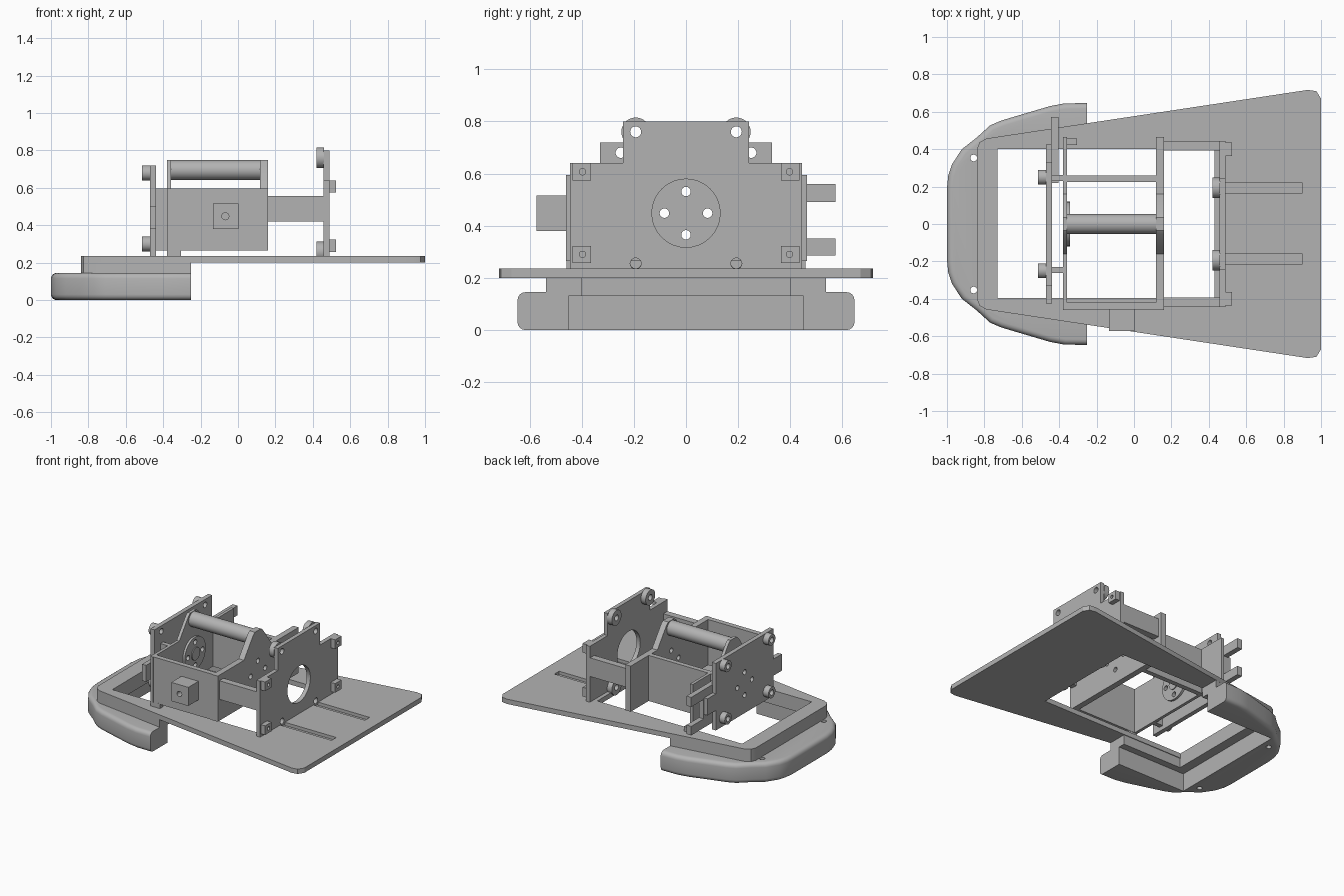
import bpy, bmesh, math
from mathutils import Matrix

cube = bpy.data.objects.get("Cube")
if cube:
    bpy.data.objects.remove(cube)

grey = bpy.data.materials.new("plain grey")
grey.use_nodes = True
COLOR = (0.45, 0.45, 0.45, 1)
grey.diffuse_color = COLOR
grey.node_tree.nodes["Principled BSDF"].inputs["Base Color"].default_value = COLOR


def finish(name, bm):
    bmesh.ops.recalc_face_normals(bm, faces=bm.faces)
    mesh = bpy.data.meshes.new(name)
    bm.to_mesh(mesh)
    bm.free()
    mesh.materials.append(grey)
    obj = bpy.data.objects.new(name, mesh)
    bpy.context.collection.objects.link(obj)
    return obj


def prism(name, pts, lo, hi, axis="z"):
    """Extrude a closed outline along z (x, y points) or x (y, z points)."""
    bm = bmesh.new()
    place = (lambda a, b: (a, b, lo)) if axis == "z" else (lambda a, b: (lo, a, b))
    face = bm.faces.new([bm.verts.new(place(a, b)) for a, b in pts])
    out = bmesh.ops.extrude_face_region(bm, geom=[face])
    step = (0, 0, hi - lo) if axis == "z" else (hi - lo, 0, 0)
    bmesh.ops.translate(bm, vec=step, verts=[v for v in out["geom"] if isinstance(v, bmesh.types.BMVert)])
    return finish(name, bm)


def box(name, x0, x1, y0, y1, z0, z1):
    return prism(name, [(x0, y0), (x1, y0), (x1, y1), (x0, y1)], z0, z1)


def rod(name, r, a, b, lo, hi, axis="x"):
    """Cylinder from lo to hi along an axis; a, b are the other two coordinates."""
    bm = bmesh.new()
    mid = (lo + hi) / 2
    loc, turn = {
        "x": ((mid, a, b), Matrix.Rotation(math.pi / 2, 4, "Y")),
        "y": ((a, mid, b), Matrix.Rotation(math.pi / 2, 4, "X")),
        "z": ((a, b, mid), Matrix.Identity(4)),
    }[axis]
    bmesh.ops.create_cone(bm, cap_ends=True, segments=32, radius1=r, radius2=r,
                          depth=hi - lo, matrix=Matrix.Translation(loc) @ turn)
    return finish(name, bm)


def apply(obj, mod):
    bpy.context.view_layer.objects.active = obj
    bpy.ops.object.modifier_apply(modifier=mod.name)


def cut(obj, *cutters):
    for c in cutters:
        mod = obj.modifiers.new("cut", "BOOLEAN")
        mod.operation, mod.solver, mod.object = "DIFFERENCE", "EXACT", c
        apply(obj, mod)
        bpy.data.objects.remove(c)
    return obj


def mirrored(half):
    return half + [(a, -b) for a, b in reversed(half)]


def both_sides(half):
    return half + [(-a, b) for a, b in reversed(half)]


# Base plate with window and two shallow grooves
plate = prism("base_plate", mirrored([(-.84, .4), (-.825, .437), (-.79, .457), (.93, .717),
                                      (.975, .71), (1, .67)]), .2, .235)
cut(plate, box("c", -.73, .43, -.395, .4, 0, 1),
    *[box("c", .45, .9, y - .027, y + .027, .212, 1) for y in (.193, -.188)])

# Raised rim under the front of the plate
rim = prism("rim", mirrored([(-.84, .4), (-.825, .437), (-.79, .457), (-.25, .538)]), .13, .2)
cut(rim, box("c", -.73, 0, -.4, .4, 0, 1))

# Rounded U-shaped bumper
bumper = prism("bumper", mirrored([(-1, .19), (-.993, .26), (-.973, .32), (-.92, .4), (-.84, .463),
                                   (-.77, .527), (-.71, .553), (-.636, .575), (-.45, .63),
                                   (-.37, .645), (-.1, .648)]), 0, .145)
bevel = bumper.modifiers.new("round", "BEVEL")
bevel.width, bevel.segments, bevel.limit_method, bevel.angle_limit = .03, 4, "ANGLE", 1
apply(bumper, bevel)
cut(bumper, box("c", -.25, .1, -1, 1, -1, 1), box("c", -.8, 0, -.45, .45, -1, 1),
    *[rod("c", .018, -.857, s * .353, -1, 1, "z") for s in (1, -1)])


def hub_holes():
    return [rod("c", .018, .083 * math.cos(i * math.pi / 2), .448 + .083 * math.sin(i * math.pi / 2),
                -.7, .3) for i in range(4)]


# Central carriage: side walls with raised shaft supports
wall = [(-.46, .265), (.465, .265), (.465, .595), (.16, .595), (.055, .735), (.035, .75),
        (-.035, .75), (-.055, .735), (-.16, .595), (-.46, .595)]
for name, x0, x1 in (("left_wall", -.38, -.358), ("right_wall", .117, .16)):
    cut(prism(name, wall, x0, x1, "x"), *hub_holes())
cut(rod("hub_disc", .12, 0, .448, -.36, -.342), *hub_holes())
rod("hub_core", .045, 0, .448, -.365, -.335)
box("front_wall", -.38, .16, -.457, -.42, .265, .595)
box("back_wall", -.37, .13, .225, .26, .265, .595)
rod("shaft", .053, 0, .695, -.37, .15)
for y in (-.44, .44):
    box("foot", -.38, -.305, y - .018, y + .018, .23, .27)
    box("side_arm", .15, .47, y * .95 - .024, y * .95 + .024, .42, .555)

# Block on the front wall
cut(box("front_block", -.133, .003, -.573, -.45, .38, .515),
    rod("c", .019, -.068, .448, -.6, -.5, "y"))

# Right plate with central opening, bosses and corner blocks
right = prism("end_plate", both_sides([(-.445, .22), (-.445, .64), (-.242, .64), (-.242, .8)]), .458, .488, "x")
cut(right, rod("c", .131, 0, .448, .3, .6),
    *[rod("c", .021, s * .193, z, .3, .6) for s in (1, -1) for z in (.255, .76)])
for s in (1, -1):
    for z in (.257, .76):
        cut(rod("boss", .055, s * .193, z, .42, .46), rod("c", .021, s * .193, z, .3, .6))
    for z in (.29, .607):
        cut(box("corner_block", .485, .523, s * .4 - .036, s * .4 + .036, z - .033, z + .033),
            rod("c", .012, s * .397, z, .3, .6))

# Left motor plate with screw bosses and spacers
motor = prism("motor_plate", both_sides([(-.33, .235), (-.33, .38), (-.425, .38), (-.425, .5),
                                         (-.33, .5), (-.33, .72)]), -.47, -.438, "x")
screws = [(s * .25, z) for s in (1, -1) for z in (.3, .68)]
cut(motor, *hub_holes(), *[rod("c", .02, y, z, -.6, -.4) for y, z in screws])
for y, z in screws:
    cut(rod("screw_boss", .04, y, z, -.513, -.468), rod("c", .02, y, z, -.6, -.4))
for s in (1, -1):
    box("spacer", -.44, -.375, s * .245 - .016, s * .245 + .016, .265, .595)

# Forked bracket with two prongs
box("bracket_web", -.443, -.405, .22, .43, .285, .56)
for z0, z1 in ((.285, .35), (.49, .56)):
    box("bracket_prong", -.443, -.405, .4, .573, z0, z1)

# Smooth shading on the round parts
bpy.ops.object.select_all(action="DESELECT")
for obj in bpy.context.collection.objects:
    if obj.type == "MESH" and obj.data.materials and obj.data.materials[0] == grey:
        obj.select_set(True)
        bpy.context.view_layer.objects.active = obj
bpy.ops.object.shade_smooth_by_angle(angle=math.radians(30))
